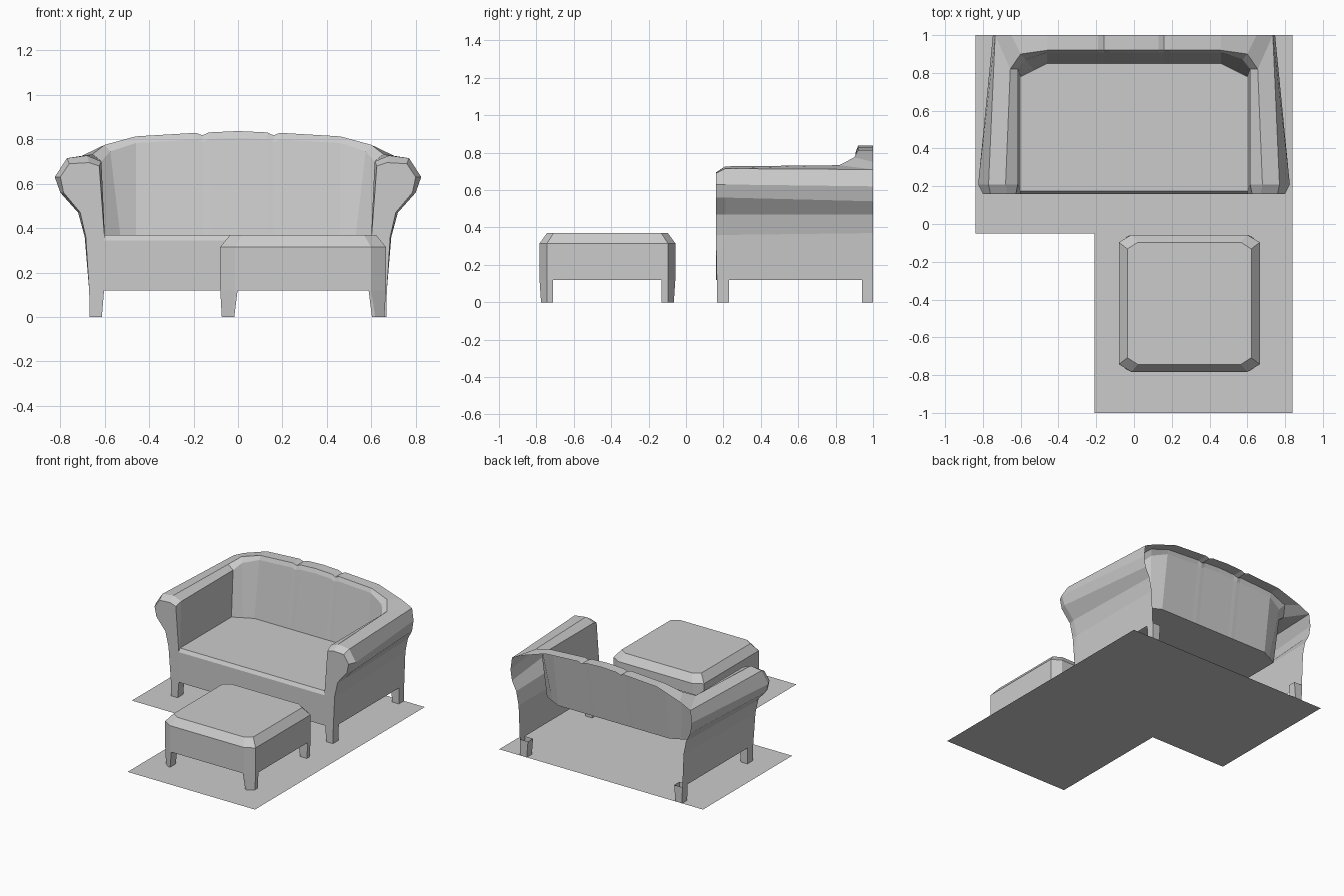
import bpy
import bmesh

if "Cube" in bpy.data.objects:
    bpy.data.objects.remove(bpy.data.objects["Cube"], do_unlink=True)

# One plain upholstery colour for everything
grey = bpy.data.materials.new("plain_grey")
grey.use_nodes = True
colour = (0.6, 0.6, 0.6, 1)
grey.diffuse_color = colour
grey.node_tree.nodes["Principled BSDF"].inputs["Base Color"].default_value = colour


def make_object(name, bm, mirrored=False):
    """Turn a bmesh into a flat shaded object, optionally mirrored across x."""
    bmesh.ops.remove_doubles(bm, verts=bm.verts, dist=0.0005)
    bmesh.ops.recalc_face_normals(bm, faces=bm.faces)
    mesh = bpy.data.meshes.new(name)
    bm.to_mesh(mesh)
    bm.free()
    mesh.materials.append(grey)
    obj = bpy.data.objects.new(name, mesh)
    bpy.context.collection.objects.link(obj)
    if mirrored:
        obj.modifiers.new("mirror", "MIRROR").use_axis[0] = True
    return obj


def add_face(bm, points):
    return bm.faces.new([bm.verts.new(p) for p in points])


def loft(bm, rows, closed=False):
    """Skin neighbouring rows of points with quads."""
    for low, high in zip(rows, rows[1:]):
        count = len(low)
        for i in range(count if closed else count - 1):
            j = (i + 1) % count
            add_face(bm, [low[i], low[j], high[j], high[i]])


def at_depth(profile, y):
    return [(x, y, z) for x, z in profile]


def at_height(outline, z):
    return [(x, y, z) for x, y in outline]


# Main heights and depths
LEG_TOP, SEAT_TOP, LIP = 0.12, 0.37, 0.345
FRONT, ROLL_FRONT, SEAT_FRONT, REAR = 0.16, 0.21, 0.175, 1.0
SEAT_SIDE = 0.6

# Arm outline as (x, z), from the hem up over the roll
arm_cap = [(.67, LEG_TOP), (.685, .36), (.71, .47), (.785, .56),
           (.80, .63), (.76, .69)]
arm_roll = [(.67, LEG_TOP), (.69, .36), (.72, .47), (.80, .56),
            (.825, .63), (.77, .715)]
arm_rear = [(.67, LEG_TOP), (.68, .37), (.70, .47), (.735, .54),
            (.747, .62), (.735, .71)]
cap_row = at_depth(arm_cap + [(.67, .695), (.625, .68), (SEAT_SIDE, LIP)], FRONT)
roll_row = at_depth(arm_roll + [(.68, .727), (.615, .70)], ROLL_FRONT)
roll_row.append((SEAT_SIDE, SEAT_FRONT, SEAT_TOP))
for row in (cap_row, roll_row):
    row[0] = (row[0][0], FRONT + 0.005, LEG_TOP)

bm = bmesh.new()
loft(bm, [cap_row, roll_row])
loft(bm, [roll_row[:len(arm_roll)], at_depth(arm_rear, REAR)])
add_face(bm, cap_row + [(SEAT_SIDE, FRONT, LEG_TOP)])
make_object("rolled_arms", bm, mirrored=True)

# Inner shell: paths run from the arm front, round the corner, to the centre
crest = [(.46, .813), (.19, .829), (.16, .818), (.13, .831), (0, .837)]
rear_path = [roll_row[5], (.735, REAR, .71), (.65, REAR, .75)]
rear_path += at_depth(crest, REAR)
ridge_path = [roll_row[6], (.655, .82, .733), (.6, .9, .775)]
ridge_path += at_depth(crest, 0.92)
lip_path = [roll_row[7], (.615, .82, .70), (.575, .87, .745)]
lip_path += [(x, 0.908, z - 0.03) for x, z in crest]
seat_outline = [(SEAT_SIDE, SEAT_FRONT), (SEAT_SIDE, .78), (.53, .815)]
seat_outline += [(x, 0.85) for x, z in crest]
seat_path = at_height(seat_outline, SEAT_TOP)

bm = bmesh.new()
loft(bm, [rear_path, ridge_path, lip_path, seat_path])
make_object("backrest_and_inner_arms", bm, mirrored=True)

# Seat top with a sloping front lip and a plain front panel
bm = bmesh.new()
add_face(bm, seat_path + [(0, SEAT_FRONT, SEAT_TOP)])
panel = [(SEAT_FRONT, SEAT_TOP), (FRONT, LIP), (FRONT, LEG_TOP)]
loft(bm, [[(0, y, z), (SEAT_SIDE, y, z)] for y, z in panel])
make_object("seat_and_front_panel", bm, mirrored=True)


def add_leg(bm, top, bottom):
    """A leg made from a top and a bottom outline."""
    low, high = at_height(bottom, 0), at_height(top, LEG_TOP)
    loft(bm, [low, high], closed=True)
    add_face(bm, low)


def rectangle(x0, x1, y0, y1):
    return [(x0, y0), (x1, y0), (x1, y1), (x0, y1)]


# Sofa legs, front and rear
for name, y0, y1 in (("front_sofa_legs", 0.165, 0.23), ("rear_sofa_legs", 0.94, REAR)):
    bm = bmesh.new()
    add_leg(bm, rectangle(.603, .67, y0, y1), rectangle(.613, .668, y0, y1))
    make_object(name, bm, mirrored=True)

# Footstool: an octagon body with a sloped shoulder
STOOL_X, STOOL_Y = 0.293, -0.42


def octagon(half_x, half_y, cut_x, cut_y):
    corner = [(half_x, half_y - cut_y), (half_x - cut_x, half_y)]
    points = []
    for sx, sy in ((1, 1), (-1, 1), (-1, -1), (1, -1)):
        pair = [(STOOL_X + sx * x, STOOL_Y + sy * y) for x, y in corner]
        points += pair if sx * sy > 0 else pair[::-1]
    return points


side = octagon(.373, .363, .067, .04)
top = octagon(.328, .323, .055, .035)
bm = bmesh.new()
shoulder = at_height(side, 0.315)
crown = at_height(top, SEAT_TOP)
loft(bm, [at_height(side, LEG_TOP), shoulder, crown], closed=True)
add_face(bm, crown)
make_object("footstool_body", bm)

# Footstool legs, tapering and cut across the outer corner
leg_top = [(.373, .29), (.373, .323), (.306, .363), (.295, .363), (.295, .29)]
leg_foot = [(.366, .29), (.366, .323), (.325, .355), (.31, .355), (.31, .29)]
bm = bmesh.new()
for sx in (1, -1):
    for sy in (1, -1):
        outlines = [[(STOOL_X + sx * x, STOOL_Y + sy * y) for x, y in ring]
                    for ring in (leg_top, leg_foot)]
        add_leg(bm, *outlines)
make_object("footstool_legs", bm)

# Thin floor sheet, notched beside the footstool
EDGE, NOTCH_X, NOTCH_Y = 0.84, -0.21, -0.05
bm = bmesh.new()
add_face(bm, at_height([(EDGE, REAR), (-EDGE, REAR), (-EDGE, NOTCH_Y),
                        (NOTCH_X, NOTCH_Y), (NOTCH_X, -REAR), (EDGE, -REAR)], 0))
make_object("floor_sheet", bm)
